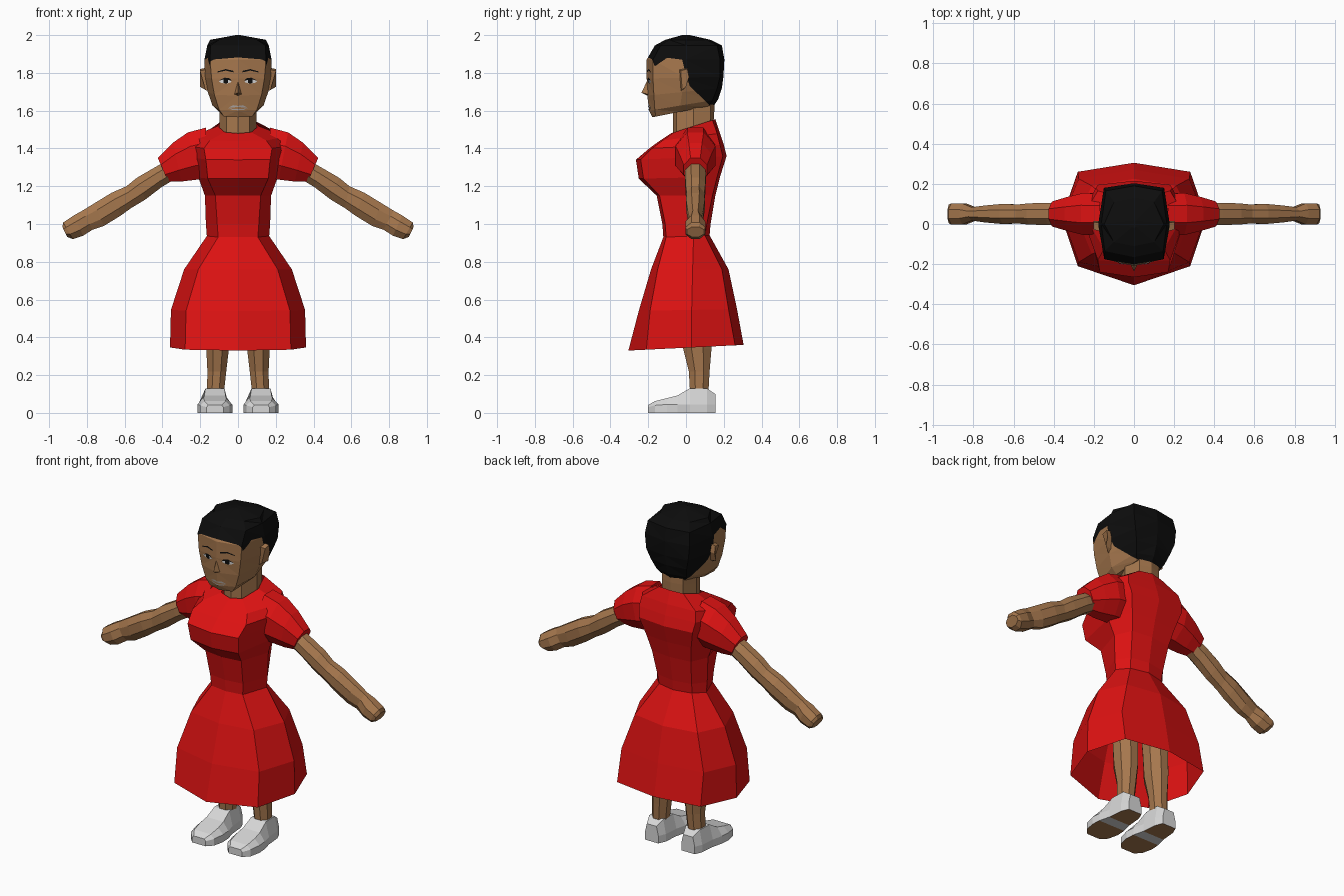
import bpy, bmesh, math
from mathutils import Vector
from mathutils.bvhtree import BVHTree


def material(name, rgb):
    m = bpy.data.materials.new(name)
    m.diffuse_color = (*rgb, 1)
    return m


RED = material("dress red", (0.72, 0.006, 0.006))
SKIN = material("skin brown", (0.38, 0.185, 0.075))
HAIR = material("hair black", (0.004, 0.004, 0.004))
SHOE = material("shoe grey", (0.68, 0.68, 0.68))
WHITE = material("eye white", (0.75, 0.75, 0.75))
LIP = material("lip grey", (0.42, 0.38, 0.36))


def finish(name, bm, mats, recalc=True):
    if recalc:
        bmesh.ops.recalc_face_normals(bm, faces=bm.faces[:])
    me = bpy.data.meshes.new(name)
    bm.to_mesh(me)
    bm.free()
    for m in mats:
        me.materials.append(m)
    ob = bpy.data.objects.new(name, me)
    bpy.context.collection.objects.link(ob)
    return ob


def loft(rings, start=True, end=True):
    """Skin a list of equal-length closed rings, with optional end caps."""
    bm = bmesh.new()
    vs = [[bm.verts.new(p) for p in r] for r in rings]
    n = len(vs[0])
    for a, b in zip(vs, vs[1:]):
        for i in range(n):
            j = (i + 1) % n
            bm.faces.new((a[i], a[j], b[j], b[i]))
    if start:
        bm.faces.new(vs[0][::-1])
    if end:
        bm.faces.new(vs[-1])
    return bm


def body_ring(zf, zb, yf, ycf, xc, xs, ys, xb, ycb, yb):
    """Eight-sided ring tilted from height zf at the front to zb at the back."""
    half = [(0, yf), (xc, ycf), (xs, ys), (xb, ycb), (0, yb)]
    pts = half + [(-x, y) for x, y in half[-2:0:-1]]
    return [(x, y, zf + (zb - zf) * (y - yf) / (yb - yf)) for x, y in pts]


def limb_ring(top, bottom, hw, s, yc=0.05):
    """Eight-sided ring across an arm, between a top and a bottom (x, z) point."""
    t, b = Vector(top), Vector(bottom)
    pts = []
    for k in range(8):
        a = math.tau * (k + 0.5) / 8
        c = (t + b) / 2 + (t - b) / 2 * math.cos(a) / math.cos(math.pi / 8)
        pts.append((s * c.x, yc + hw * math.sin(a) / math.cos(math.pi / 8), c.y))
    return pts


# dress: skirt, waist, bust and shoulders, open at hem and neck
dress = [
    (.33, .36, -.305, -.21, .28, .36, .03, .28, .26, .305),
    (.54, .55, -.25, -.19, .275, .355, .03, .275, .225, .27),
    (.76, .76, -.185, -.15, .21, .285, .035, .21, .19, .225),
    (.93, .94, -.12, -.105, .105, .165, .04, .11, .10, .125),
    (1.0, 1.0, -.125, -.11, .11, .17, .04, .115, .11, .13),
    (1.15, 1.15, -.155, -.14, .12, .175, .04, .13, .14, .155),
    (1.24, 1.25, -.25, -.225, .16, .21, .03, .15, .165, .18),
    (1.34, 1.36, -.265, -.24, .17, .24, .03, .18, .195, .215),
    (1.40, 1.42, -.195, -.18, .18, .26, .04, .19, .18, .20),
    (1.44, 1.48, -.14, -.125, .15, .25, .05, .18, .165, .18),
    (1.48, 1.555, -.08, -.06, .07, .108, .04, .08, .14, .155),
]
finish("dress", loft([body_ring(*r) for r in dress], False, False), [RED])

# neck
neck = [(1.42, 1.46, -.068, -.05, .06, .10, .04, .07, .125, .14),
        (1.56, 1.60, -.07, -.05, .06, .098, .04, .07, .13, .15),
        (1.64, 1.68, -.07, -.05, .06, .098, .04, .07, .13, .15)]
finish("neck", loft([body_ring(*r) for r in neck]), [SKIN])

# head, with the hair coloured above a hairline running from forehead to nape
head = [
    (1.565, 1.63, -.178, -.16, .075, .10, -.03, .08, .12, .15),
    (1.60, 1.66, -.195, -.165, .10, .135, -.03, .10, .14, .17),
    (1.68, 1.72, -.205, -.17, .125, .16, -.02, .12, .165, .19),
    (1.77, 1.78, -.208, -.175, .14, .178, -.01, .14, .18, .198),
    (1.87, 1.87, -.208, -.175, .148, .178, 0, .15, .18, .203),
    (1.945, 1.945, -.165, -.135, .145, .163, 0, .14, .165, .19),
    (1.975, 1.975, -.11, -.09, .10, .148, 0, .10, .11, .13),
    (2.0, 2.0, -.02, -.015, .01, .012, 0, .01, .015, .02),
]
bm = loft([body_ring(*r) for r in head])
line = [(-.208, 1.885), (-.18, 1.872), (-.165, 1.835), (-.10, 1.88),
        (-.02, 1.87), (0, 1.79), (.02, 1.73), (.14, 1.615)]


def hairline(y):
    if y <= line[0][0]:
        return line[0][1]
    for (y0, z0), (y1, z1) in zip(line, line[1:]):
        if y <= y1:
            return z0 + (z1 - z0) * (y - y0) / (y1 - y0)
    return line[-1][1]


bmesh.ops.triangulate(bm, faces=bm.faces[:])
for (y0, z0), (y1, z1) in zip(line, line[1:]):
    bmesh.ops.bisect_plane(bm, geom=bm.verts[:] + bm.edges[:] + bm.faces[:],
                           plane_co=(0, y0, z0), plane_no=(0, z0 - z1, y1 - y0))
for f in bm.faces:
    c = f.calc_center_median()
    f.material_index = int(c.z > hairline(c.y))
surface = BVHTree.FromBMesh(bm)
finish("head", bm, [SKIN, HAIR])


def face_plates(name, shapes, mat, lift, mirror=True):
    """Thin painted shapes of (x, z) outlines dropped onto the face."""
    bm = bmesh.new()
    for pts in shapes:
        for s in ((1, -1) if mirror else (1,)):
            vs = []
            for x, z in (pts if s > 0 else pts[::-1]):
                hit = surface.ray_cast(Vector((s * x, -1, z)), Vector((0, 1, 0)))[0]
                vs.append(bm.verts.new((s * x, hit.y - lift, z)))
            bm.faces.new(vs)
    finish(name, bm, [mat], False)


# painted eyes, brows and lips
face_plates("eye_whites", [[(.032, 1.752), (.06, 1.743), (.09, 1.747),
                            (.102, 1.757), (.07, 1.768), (.045, 1.765)]], WHITE, .003)
face_plates("pupils", [[(.053, 1.747), (.066, 1.743), (.078, 1.748),
                        (.078, 1.764), (.066, 1.769), (.053, 1.764)]], HAIR, .005)
face_plates("eyelashes", [[(.032, 1.757), (.065, 1.768), (.104, 1.758),
                           (.07, 1.775), (.045, 1.771)]], HAIR, .005)
face_plates("brows", [[(.025, 1.803), (.065, 1.812), (.065, 1.820), (.025, 1.811)],
                      [(.065, 1.812), (.11, 1.802), (.108, 1.808), (.065, 1.820)]],
            HAIR, .004)
face_plates("lips", [[(0, 1.619), (.052, 1.616), (.025, 1.629), (0, 1.625)],
                     [(0, 1.602), (.03, 1.604), (.052, 1.614), (.025, 1.609), (0, 1.608)]],
            LIP, .003)

# nose
bm = bmesh.new()
nv = [bm.verts.new(p) for p in [(0, -.205, 1.76), (-.024, -.19, 1.685), (.024, -.19, 1.685),
                                (0, -.236, 1.695), (0, -.195, 1.675)]]
for tri in [(0, 1, 3), (0, 3, 2), (1, 4, 3), (3, 4, 2), (0, 2, 4), (0, 4, 1)]:
    bm.faces.new([nv[i] for i in tri])
finish("nose", bm, [SKIN])

# outlines as (top, bottom, half width) stations along an arm
sleeve = [((.17, 1.51), (.16, 1.24), .10), ((.265, 1.485), (.215, 1.235), .105),
          ((.345, 1.43), (.30, 1.225), .085), ((.425, 1.35), (.37, 1.225), .062)]
arm = [((.36, 1.345), (.33, 1.24), .052), ((.44, 1.30), (.405, 1.195), .055),
       ((.535, 1.245), (.49, 1.13), .053), ((.59, 1.20), (.565, 1.085), .047),
       ((.67, 1.165), (.62, 1.045), .05), ((.76, 1.11), (.71, .99), .042),
       ((.825, 1.07), (.77, .97), .033), ((.87, 1.045), (.82, .938), .052),
       ((.925, 1.008), (.875, .92), .053), ((.93, .985), (.905, .932), .046)]
# leg stations: height, centre x, centre y, half widths
leg = [(.08, .118, .07, .044, .045), (.13, .118, .07, .046, .05), (.22, .112, .07, .05, .055),
       (.34, .108, .06, .06, .075), (.48, .108, .055, .065, .075), (.75, .10, .05, .075, .08)]
# shoe stations: y, sole half width, top half width, top height, rim height
shoe = [(-.2, .045, .035, .042, .03), (-.165, .078, .055, .062, .04),
        (-.10, .092, .06, .078, .045), (-.045, .088, .056, .092, .045),
        (.02, .072, .05, .13, .045), (.11, .064, .047, .13, .045),
        (.155, .045, .032, .10, .045)]
ear = [(-.04, 1.82), (.005, 1.83), (.015, 1.78), (-.005, 1.72), (-.03, 1.70)]

for s, side in ((-1, "right"), (1, "left")):
    finish(side + "_sleeve", loft([limb_ring(t, b, w, s) for t, b, w in sleeve]), [RED])
    finish(side + "_arm", loft([limb_ring(t, b, w, s) for t, b, w in arm]), [SKIN])

    rings = [[(s * cx + rx * math.cos(math.tau * (k + .5) / 8) * 1.08,
               cy + ry * math.sin(math.tau * (k + .5) / 8) * 1.08, z) for k in range(8)]
             for z, cx, cy, rx, ry in leg]
    finish(side + "_leg", loft(rings), [SKIN])

    rings = [[(s * .122 + x, y, z) for x, z in ((-w, 0), (-w, rim), (-t, zt),
                                               (t, zt), (w, rim), (w, 0))]
             for y, w, t, zt, rim in shoe]
    bm = loft(rings)
    bm.normal_update()
    # brown sole with a grey instep band
    for f in bm.faces:
        c = f.calc_center_median()
        f.material_index = int(c.z < .001 and not -.04 < c.y < .02)
    finish(side + "_shoe", bm, [SHOE, SKIN])

    rings = [[(s * .15, y, z) for y, z in ear],
             [(s * (.202 - .03 * (1.82 - z) / .12 * (z < 1.71)), y * .8 + .004, z * .85 + 1.765 * .15)
              for y, z in ear]]
    finish(side + "_ear", loft(rings), [SKIN])
